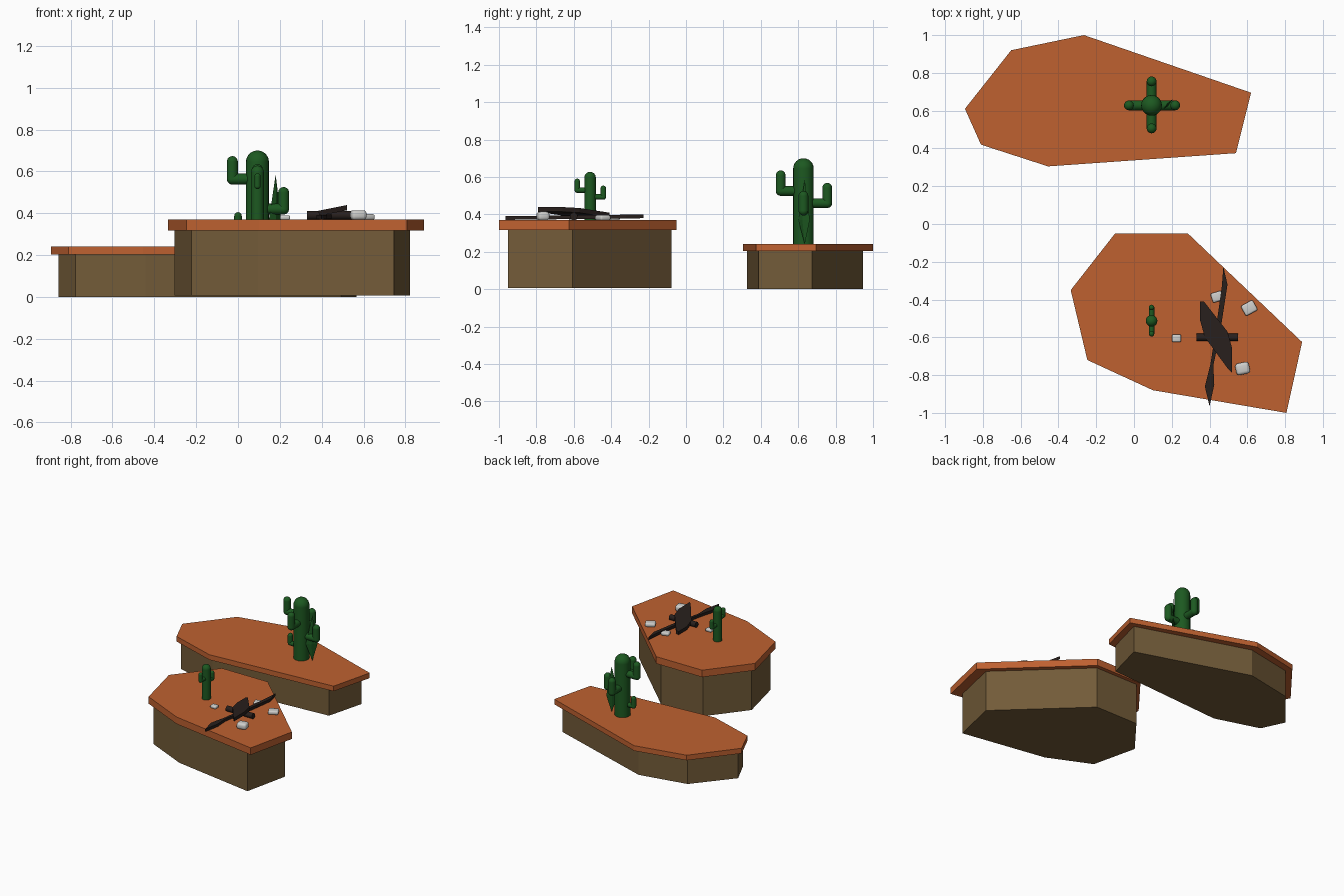
import bpy, bmesh, math
from mathutils import Vector, Matrix

cube = bpy.data.objects.get("Cube")
if cube:
    bpy.data.objects.remove(cube, do_unlink=True)


def material(name, rgb):
    m = bpy.data.materials.new(name)
    m.use_nodes = True
    m.diffuse_color = (*rgb, 1)
    bsdf = next(n for n in m.node_tree.nodes if n.type == 'BSDF_PRINCIPLED')
    bsdf.inputs["Base Color"].default_value = (*rgb, 1)
    return m


ORANGE = material("orange clay", (0.52, 0.12, 0.03))
BROWN = material("brown earth", (0.17, 0.105, 0.04))
GREEN = material("cactus green", (0.012, 0.10, 0.015))
BLACK = material("charred wood", (0.021, 0.014, 0.012))
WHITE = material("pale stone", (0.62, 0.62, 0.60))


def finish(bm, name, mat, smooth=False):
    bmesh.ops.recalc_face_normals(bm, faces=bm.faces)
    me = bpy.data.meshes.new(name)
    bm.to_mesh(me)
    bm.free()
    me.materials.append(mat)
    ob = bpy.data.objects.new(name, me)
    bpy.context.collection.objects.link(ob)
    if smooth:
        bpy.ops.object.select_all(action='DESELECT')
        ob.select_set(True)
        bpy.context.view_layer.objects.active = ob
        bpy.ops.object.shade_smooth_by_angle(angle=math.radians(40))
    return ob


def slab(name, outline, z0, z1, mat, tilt=lambda x, y: 0):
    """Extrude an outline from z0 to z1, optionally lifted by a tilt rule."""
    bm = bmesh.new()
    face = bm.faces.new([bm.verts.new((x, y, z0 + tilt(x, y))) for x, y in outline])
    new = bmesh.ops.extrude_face_region(bm, geom=[face])["geom"]
    bmesh.ops.translate(bm, vec=(0, 0, z1 - z0),
                        verts=[v for v in new if isinstance(v, bmesh.types.BMVert)])
    return finish(bm, name, mat)


def rod(bm, a, b, r):
    a, b = Vector(a), Vector(b)
    d = b - a
    rot = d.to_track_quat('Z', 'Y').to_matrix().to_4x4()
    bmesh.ops.create_cone(bm, cap_ends=True, segments=20, radius1=r, radius2=r,
                          depth=d.length, matrix=Matrix.Translation((a + b) / 2) @ rot)


def ball(bm, c, r):
    bmesh.ops.create_uvsphere(bm, u_segments=20, v_segments=12, radius=r,
                              matrix=Matrix.Translation(c))


def cactus(name, base, s, arms):
    """Domed trunk with bent arms: (dx, dy, elbow height, top height, radius)."""
    bm = bmesh.new()
    r, h = 0.055, 0.46
    rod(bm, (0, 0, 0), (0, 0, h - r), r)
    ball(bm, (0, 0, h - r), r)
    for dx, dy, z, top, ar in arms:
        rod(bm, (0, 0, z), (dx, dy, z), ar)
        ball(bm, (dx, dy, z), ar)
        rod(bm, (dx, dy, z), (dx, dy, top - ar), ar)
        ball(bm, (dx, dy, top - ar), ar)
    bmesh.ops.transform(bm, matrix=Matrix.Translation(base) @ Matrix.Scale(s, 4), verts=bm.verts)
    return finish(bm, name, GREEN, True)


def mesa(name, outline, centre, scale, z0, z1, z2):
    """Overhanging cap on a shrunken base of the same outline."""
    inner = [(cx + (x - cx) * sx, cy + (y - cy) * sy)
             for x, y in outline for cx, cy in [centre] for sx, sy in [scale]]
    slab(name + "_base", inner, z0, z1, BROWN)
    slab(name + "_cap", outline, z1, z2, ORANGE)


# Two ground blocks
mesa("front_mesa", [(-.335, -.35), (-.10, -.05), (.285, -.05), (.89, -.625), (.807, -1),
                    (.10, -.88), (-.247, -.72)], (.05, -.4), (.918, .918), .006, .317, .37)
mesa("back_mesa", [(-.895, .61), (-.65, .92), (-.265, 1), (.62, .695), (.54, .375),
                   (-.455, .305), (-.81, .42)], (-.26, .5), (.94, .893), 0, .203, .242)

# Cacti
pair = [(0, -.122, .285, .395, .026), (0, .127, .22, .328, .026)]
cactus("large_cactus", (.093, .628, .24), 1, pair + [
    (-.12, 0, .323, .433, .026), (.125, 0, .18, .285, .026), (-.093, 0, .09, .165, .018)])
cactus("small_cactus", (.093, -.513, .37), .56, pair)

# Pointed leaf standing beside the large cactus
bm = bmesh.new()
ring = [bm.verts.new(p) for p in [(.148, .60, .37), (.182, .622, .37),
                                  (.206, .662, .37), (.174, .64, .37)]]
tips = [bm.verts.new((.18, .635, z)) for z in (.24, .585)]
for i in range(4):
    for t in tips:
        bm.faces.new((ring[i], ring[(i + 1) % 4], t))
finish(bm, "pointed_leaf", GREEN)

# Charred debris: long twisted strip, broad tilted plank and crossbar
slab("long_strip", [(.473, -.227), (.495, -.32), (.455, -.58), (.42, -.75), (.425, -.85),
                    (.40, -.965), (.375, -.86), (.405, -.74), (.43, -.58), (.465, -.33)],
     .375, .395, BLACK, lambda x, y: .012 * (y + .6))
slab("broad_plank", [(.35, -.41), (.37, -.41), (.495, -.57), (.52, -.66), (.52, -.79),
                     (.50, -.77), (.375, -.6), (.35, -.51)],
     .38, .405, BLACK, lambda x, y: .2 * (x - .35))
bm = bmesh.new()
rod(bm, (.33, -.6, .39), (.55, -.6, .39), .02)
finish(bm, "crossbar", BLACK, True)

# Rounded stones
for i, (x, y, r, h, turn) in enumerate([(.44, -.385, .03, .024, .3), (.61, -.445, .036, .028, .5),
                                        (.225, -.605, .024, .022, 0), (.575, -.765, .037, .046, .2)]):
    bm = bmesh.new()
    bmesh.ops.create_cube(bm, size=2, matrix=Matrix.Translation((x, y, .368 + h / 2))
                          @ Matrix.Rotation(turn, 4, 'Z') @ Matrix.Diagonal((r, r * .85, h / 2, 1)))
    bmesh.ops.bevel(bm, geom=bm.edges[:], offset=h * .35, segments=3, profile=.5, affect='EDGES')
    finish(bm, f"stone_{i + 1}", WHITE, True)
